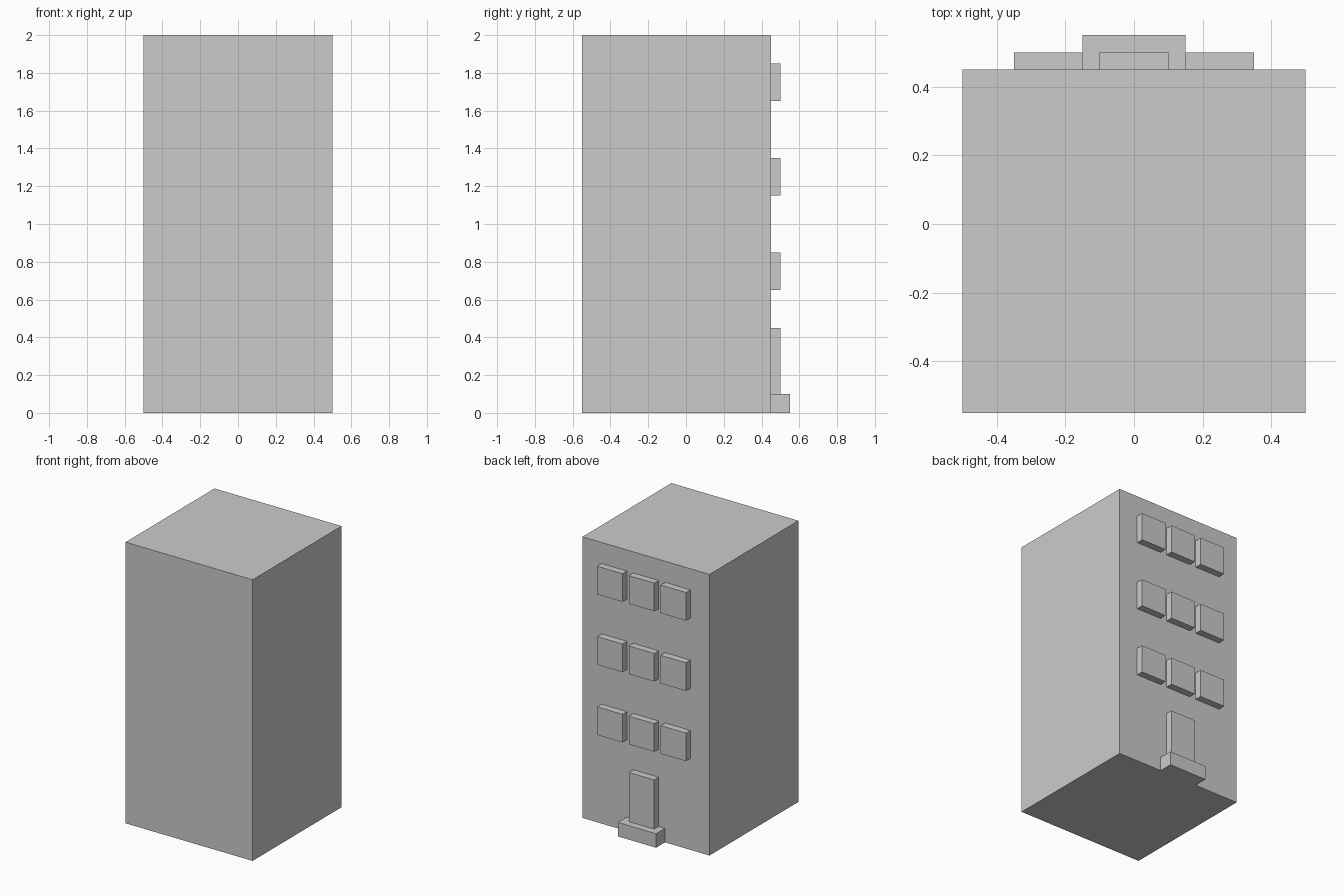
import bpy

if "Cube" in bpy.data.objects:
    bpy.data.objects.remove(bpy.data.objects["Cube"])


def box(name, x, y, z):
    """Axis-aligned box from (min, max) ranges."""
    ranges = (x, y, z)
    bpy.ops.mesh.primitive_cube_add(size=1, location=[(a + b) / 2 for a, b in ranges])
    obj = bpy.context.object
    obj.name = name
    obj.scale = [b - a for a, b in ranges]
    bpy.ops.object.transform_apply(location=False, rotation=False, scale=True)
    return obj


WALL = 0.45  # y of the facade

# Main block
box("building_body", (-0.5, 0.5), (-0.55, WALL), (0, 2))

# Entrance
box("door_step", (-0.15, 0.15), (WALL, 0.55), (0, 0.1))
box("door", (-0.1, 0.1), (WALL, 0.5), (0.1, 0.45))

# Three floors of three windows
for floor, z in enumerate((0.65, 1.15, 1.65), 1):
    for col, x in enumerate((-0.25, 0, 0.25), 1):
        box(f"window_{floor}_{col}", (x - 0.1, x + 0.1), (WALL, 0.5), (z, z + 0.2))
